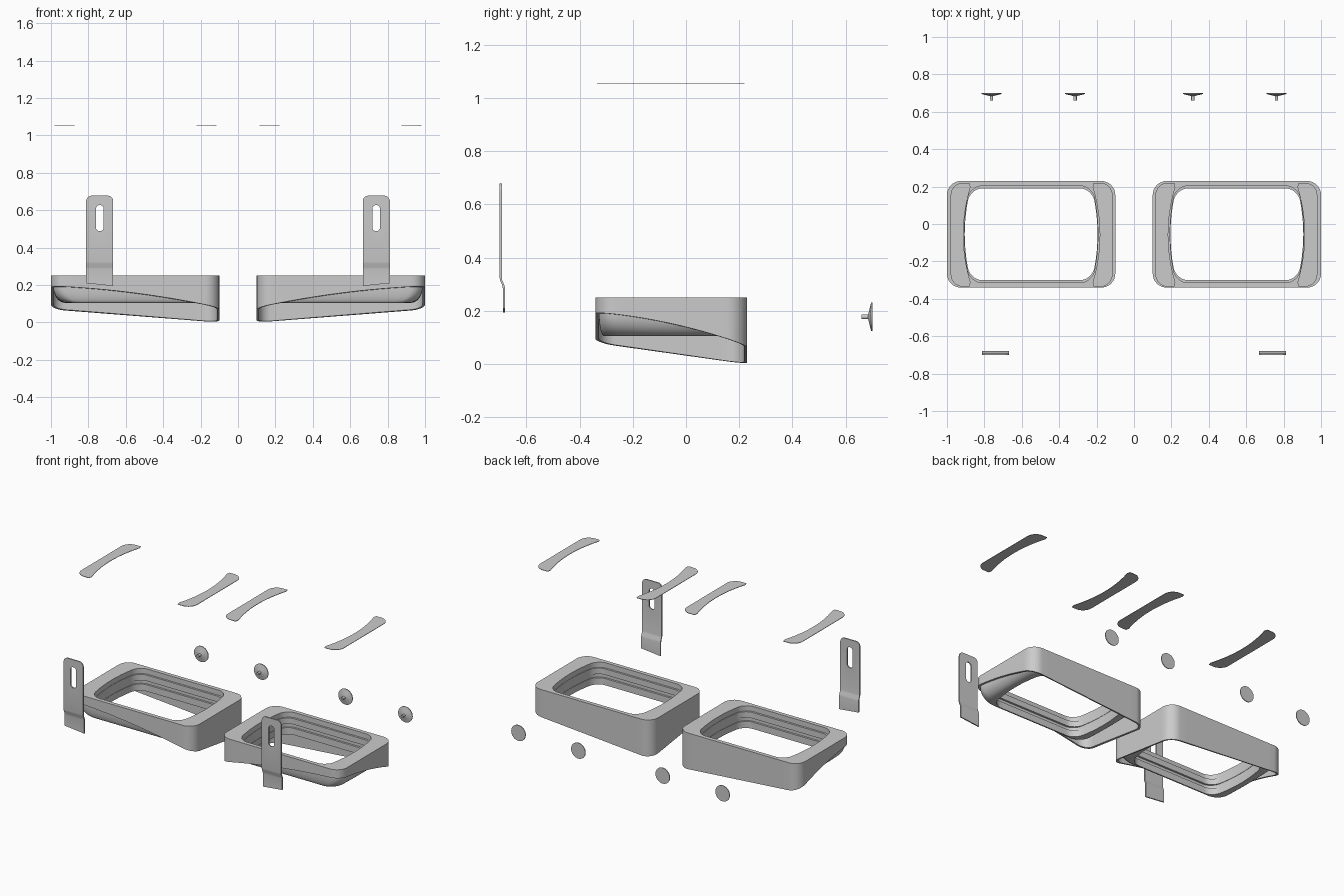
import bpy, bmesh, math
from mathutils import Vector

if "Cube" in bpy.data.objects:
    bpy.data.objects.remove(bpy.data.objects["Cube"])


def finish(name, bm, angle=35):
    """Right-hand part, mirrored to the left side."""
    bmesh.ops.recalc_face_normals(bm, faces=bm.faces)
    me = bpy.data.meshes.new(name)
    bm.to_mesh(me)
    bm.free()
    ob = bpy.data.objects.new(name, me)
    bpy.context.collection.objects.link(ob)
    m = ob.modifiers.new("mirror", 'MIRROR')
    m.use_mirror_merge = False
    bpy.ops.object.select_all(action='DESELECT')
    ob.select_set(True)
    bpy.context.view_layer.objects.active = ob
    bpy.ops.object.shade_smooth_by_angle(angle=math.radians(angle))
    return ob


CX, CY = 0.55, -0.055


def loop(hx, hy, r, bulge=0.0, arc=8, side=16):
    """Rounded rectangle as (x, y) points; bulge narrows it towards front and back."""
    pts = []
    corners = [(1, 1), (-1, 1), (-1, -1), (1, -1)]
    for i, (sx, sy) in enumerate(corners):
        c = Vector((sx * (hx - r), sy * (hy - r)))
        for k in range(arc + 1):
            a = math.pi / 2 * (i + k / arc)
            pts.append(c + r * Vector((math.cos(a), math.sin(a))))
        nx, ny = corners[(i + 1) % 4]
        a = math.pi / 2 * (i + 1)
        end = Vector((nx * (hx - r), ny * (hy - r))) + r * Vector((math.cos(a), math.sin(a)))
        start = pts[-1].copy()
        pts += [start.lerp(end, k / side) for k in range(1, side)]
    return [Vector((CX + p.x * (1 - bulge * (p.y / hy) ** 2), CY + p.y)) for p in pts]


def skirt_z(p):
    """Sloping lower edge of the outer wall."""
    u = min(max((p.x - 0.1) / 0.9, 0), 1)
    v = min(max((0.23 - p.y) / 0.57, 0), 1)
    return 0.07*u + 0.08*v + 0.045*u*v + 0.08*u*v*(2 - u - v)


# frame: sloping outer skirt, rounded tray inside it, barrel-shaped opening
outer = loop(0.45, 0.285, 0.075)
inset = loop(0.437, 0.272, 0.064)
hole = loop(0.355, 0.245, 0.065, 0.09)
step = loop(0.357, 0.258, 0.065, 0.09)
flat = lambda pts, z: [(p.x, p.y, z) for p in pts]
rings = [flat(outer, 0.25),
         [(p.x, p.y, skirt_z(p)) for p in outer],
         [(p.x, p.y, skirt_z(p)) for p in inset]]
for k in range(9):
    a = math.pi / 2 * k / 8
    t = 0.75 * (1 - math.cos(a))
    ring = []
    for p, h in zip(inset, hole):
        q = p.lerp(h, t)
        top = max(0.19, skirt_z(p) + 0.002)
        ring.append((q.x, q.y, top + (0.105 - top) * math.sin(a)))
    rings.append(ring)
rings += [flat(hole, 0.105), flat(hole, 0.15), flat(step, 0.15), flat(step, 0.175),
          flat(hole, 0.175), flat(hole, 0.215), flat(step, 0.215), flat(step, 0.25)]
bm = bmesh.new()
vr = [[bm.verts.new(co) for co in ring] for ring in rings]
n = len(outer)
for i, a in enumerate(vr):
    b = vr[(i + 1) % len(vr)]
    for j in range(n):
        k = (j + 1) % n
        bm.faces.new((a[j], a[k], b[k], b[j]))
finish("frame", bm)


def sheet(contours):
    """Flat filled sheet from closed contours (later ones are holes)."""
    bm = bmesh.new()
    for pts in contours:
        vs = [bm.verts.new(p) for p in pts]
        for i, v in enumerate(vs):
            bm.edges.new((v, vs[(i + 1) % len(vs)]))
    bmesh.ops.triangle_fill(bm, edges=bm.edges[:], use_beauty=True)
    return bm


def thicken(bm, vec):
    r = bmesh.ops.extrude_face_region(bm, geom=bm.faces[:], use_keep_orig=True)
    bmesh.ops.translate(bm, verts=[g for g in r["geom"] if isinstance(g, bmesh.types.BMVert)], vec=vec)


def arc(cx, cy, r, a0, a1, n=8):
    return [(cx + r * math.cos(math.radians(a0 + (a1 - a0) * i / n)),
             cy + r * math.sin(math.radians(a0 + (a1 - a0) * i / n))) for i in range(n + 1)]


# bracket: slotted plate with a small jog
plate = [(0.667, 0.195), (0.812, 0.21)] + arc(0.782, 0.648, 0.03, 0, 90) + arc(0.697, 0.648, 0.03, 90, 180)
slot = arc(0.739, 0.607, 0.021, 0, 180, 12) + arc(0.739, 0.509, 0.021, 180, 360, 12)
bm = sheet([[(x, -0.70, z) for x, z in c] for c in (plate, slot)])
for z in (0.325, 0.315, 0.295, 0.285):
    bmesh.ops.bisect_plane(bm, geom=bm.verts[:] + bm.edges[:] + bm.faces[:],
                           plane_co=(0, 0, z), plane_no=(0, 0, 1))
for v in bm.verts:
    t = min(max((0.325 - v.co.z) / 0.04, 0), 1)
    v.co.y += 0.012 * t * t * (3 - 2 * t)
thicken(bm, (0, 0.008, 0))
finish("bracket", bm)

# adhesive strips: straight outer side, concave inner side
side = arc(0.915, -0.27, 0.065, -90, 0) + arc(0.915, 0.155, 0.065, 0, 90)
for i in range(25):
    s = 1 - 2 * i / 24
    w = max(0, abs(s) - 0.94) / 0.06
    side.append((0.912 - 0.045 * s * s + 0.012 * w * w, -0.0575 + 0.2774 * s))
for name, flip in (("outer_strip", False), ("inner_strip", True)):
    bm = sheet([[(1.095 - x if flip else x, y, 1.052) for x, y in side]])
    thicken(bm, (0, 0, 0.003))
    finish(name, bm)

# round studs: shallow cone head on a thin stem
profile = [(0, 0.66), (0.009, 0.66), (0.009, 0.684), (0.02, 0.687), (0.053, 0.695), (0.053, 0.70), (0, 0.70)]
for name, x in (("outer_stud", 0.762), ("inner_stud", 0.315)):
    bm = bmesh.new()
    vs = [bm.verts.new((x + r, y, 0.178)) for r, y in profile]
    es = [bm.edges.new(p) for p in zip(vs, vs[1:])]
    bmesh.ops.spin(bm, geom=vs + es, cent=(x, 0, 0.178), axis=(0, 1, 0),
                   angle=2 * math.pi, steps=32)
    bmesh.ops.remove_doubles(bm, verts=bm.verts, dist=1e-5)
    finish(name, bm)
